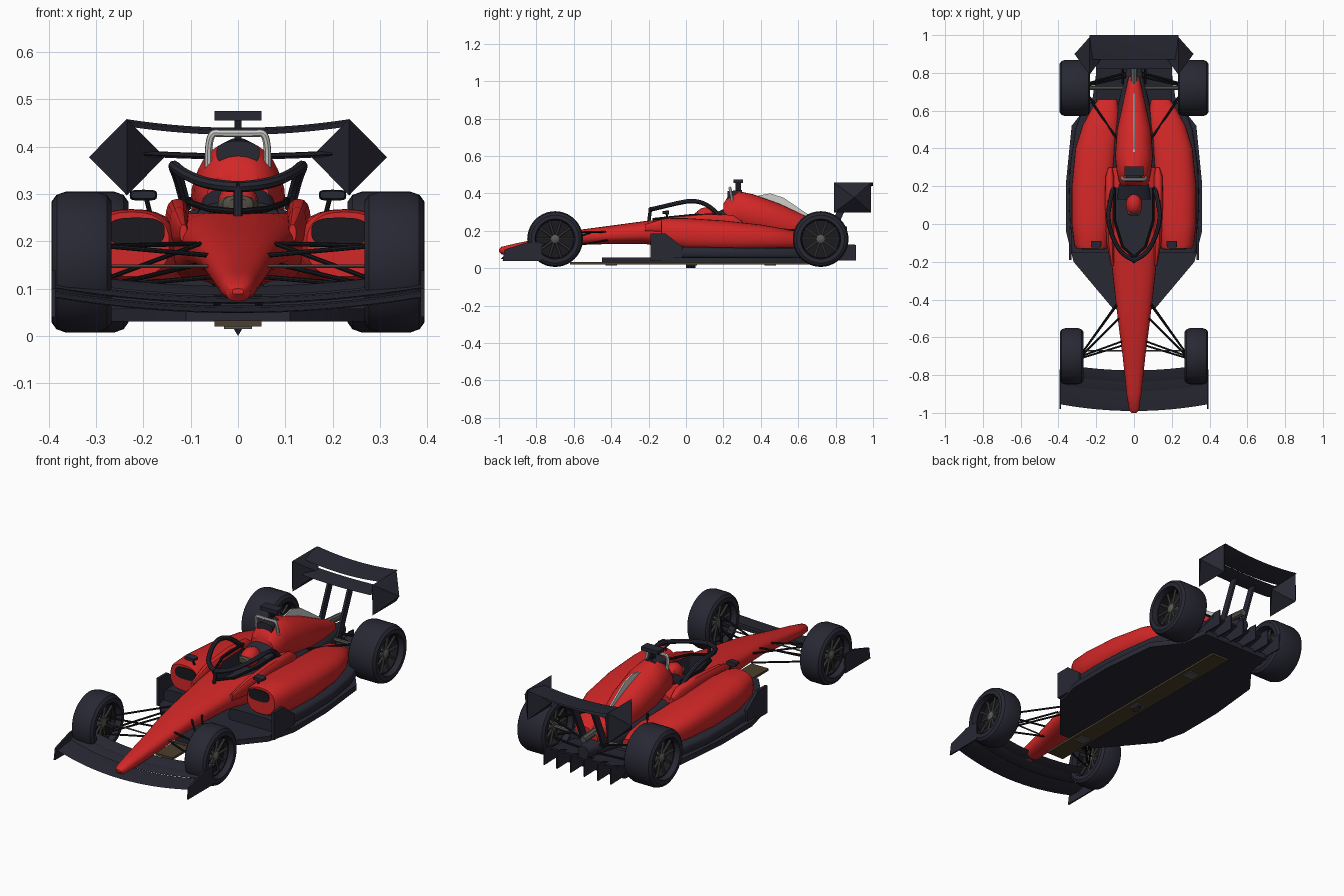
import bpy, bmesh, math
from mathutils import Vector

if "Cube" in bpy.data.objects:
    bpy.data.objects.remove(bpy.data.objects["Cube"])
made = []


def material(name, r, g, b):
    m = bpy.data.materials.new(name)
    m.use_nodes = True
    m.diffuse_color = (r, g, b, 1)
    m.node_tree.nodes["Principled BSDF"].inputs["Base Color"].default_value = (r, g, b, 1)
    return m


red = material("body red", .65, .02, .02)
dark = material("carbon navy", .021, .021, .034)
black = material("matt black", .01, .01, .014)
white = material("hoop white", .62, .62, .6)
grey = material("metal grey", .1, .1, .095)
olive = material("visor olive", .09, .08, .06)
brown = material("plank brown", .07, .05, .025)


def finish(obj, mat, mirror):
    bpy.context.scene.collection.objects.link(obj)
    obj.data.materials.append(mat)
    if mirror:
        obj.modifiers.new("mirror", "MIRROR").use_mirror_merge = False
    made.append(obj)
    return obj


def mesh_object(name, bm, mat, mirror=False):
    bmesh.ops.recalc_face_normals(bm, faces=bm.faces)
    me = bpy.data.meshes.new(name)
    bm.to_mesh(me)
    bm.free()
    return finish(bpy.data.objects.new(name, me), mat, mirror)


def bridge(name, rings, mat, mirror=False, closed=False):
    """Skin a row of point rings, capped at both ends unless closed."""
    bm = bmesh.new()
    vs = [[bm.verts.new(p) for p in ring] for ring in rings]
    n = len(vs[0])
    for a, b in zip(vs, vs[1:] + vs[:1] if closed else vs[1:]):
        for i in range(n):
            j = (i + 1) % n
            bm.faces.new((a[i], a[j], b[j], b[i]))
    if not closed:
        bm.faces.new(vs[0])
        bm.faces.new(vs[-1])
    return mesh_object(name, bm, mat, mirror)


def loft(name, sections, mat, x=0, power=2.5, mirror=False, n=28):
    """Sections along y: (y, bottom, top, half width[, centre x])."""
    rings = []
    for y, low, top, w, *cx in sections:
        ring = []
        for i in range(n):
            c, s = math.cos(math.tau * i / n), math.sin(math.tau * i / n)
            px = math.copysign(abs(c) ** (2 / power), c) * w
            pz = math.copysign(abs(s) ** (2 / power), s) * (top - low) / 2
            ring.append(((cx[0] if cx else x) + px, y, (low + top) / 2 + pz))
        rings.append(ring)
    return bridge(name, rings, mat, mirror)


def slab(name, outline, axis, a, b, mat, mirror=False):
    """Extrude a 2D outline along an axis from a to b."""
    def ring(t):
        return [Vector((*p[:axis], t, *p[axis:])) for p in outline]
    return bridge(name, [ring(a), ring(b)], mat, mirror)


def box(name, x0, x1, y0, y1, z0, z1, mat, mirror=False):
    return slab(name, [(x0, y0), (x1, y0), (x1, y1), (x0, y1)], 2, z0, z1, mat, mirror)


def lathe(name, profile, centre, mat, n=40):
    """Spin a closed (x, radius) profile about a wheel axle."""
    cx, cy, cz = centre
    rings = [[(cx + x, cy + r * math.cos(a), cz + r * math.sin(a)) for x, r in profile]
             for a in (math.tau * i / n for i in range(n))]
    return bridge(name, rings, mat, True, closed=True)


def tube(name, points, r, mat, mirror=False, curved=False):
    cu = bpy.data.curves.new(name, "CURVE")
    cu.dimensions, cu.bevel_depth, cu.bevel_resolution, cu.use_fill_caps = "3D", r, 2, True
    sp = cu.splines.new("NURBS" if curved else "POLY")
    sp.points.add(len(points) - 1)
    for p, co in zip(sp.points, points):
        p.co = (*co, 1)
    if curved:
        sp.use_endpoint_u, sp.order_u, sp.resolution_u = True, 3, 8
    return finish(bpy.data.objects.new(name, cu), mat, mirror)


def wing(name, half, lead, trail, sweep, rise, thick, mat, steps=16):
    """Thin aerofoil across the car; ends sweep back and rise."""
    rings = []
    for i in range(steps + 1):
        t = 2 * i / steps - 1
        dy, dz = sweep * t * t, rise * t * t
        mid = ((lead[0] + trail[0]) / 2, (lead[1] + trail[1]) / 2 - thick / 2)
        section = [lead, (mid[0], mid[1] + thick), trail, (mid[0], mid[1] - thick)]
        rings.append([(half * t, y + dy, z + dz) for y, z in section])
    return bridge(name, rings, mat)


# Nose and chassis with a cut cockpit
chassis = loft("chassis", [
    (-1, .088, .1, .012), (-.985, .073, .115, .026), (-.9, .076, .135, .039),
    (-.7, .1, .175, .06), (-.55, .125, .208, .08), (-.4, .13, .228, .098),
    (-.22, .13, .252, .118), (-.1, .11, .265, .138), (.05, .1, .275, .15),
    (.2, .1, .28, .15), (.3, .1, .27, .13)], red)
chassis.data.materials.append(dark)
cutter = slab("cockpit_cutter", [(0, -.17), (.06, -.12), (.1, .02), (.1, .19),
              (-.1, .19), (-.1, .02), (-.06, -.12)], 2, .17, .4, red)
cutter.data.materials.append(dark)
for f in cutter.data.polygons:
    f.material_index = 1
cut = chassis.modifiers.new("cockpit", "BOOLEAN")
cut.operation, cut.object, cut.solver = "DIFFERENCE", cutter, "EXACT"
cutter.hide_render = True
cutter.hide_set(True)
made.remove(cutter)
loft("cockpit_shoulder", [(-.22, .2, .235, .008, .115), (-.1, .19, .272, .02, .125),
     (.1, .19, .29, .026, .128), (.25, .19, .285, .024, .128), (.3, .2, .25, .01, .125)],
     red, mirror=True, n=16)
tube("cockpit_rim", [(0, -.175, .262), (.06, -.12, .268), (.102, .02, .282), (.102, .19, .287)],
     .007, black, True)

# Driver
loft("headrest", [(.13, .2, .285, .09), (.21, .2, .32, .08)], dark)
loft("helmet", [(.05, .26, .285, .012), (.06, .24, .305, .03), (.08, .232, .32, .04),
     (.11, .23, .327, .043), (.14, .24, .318, .035), (.155, .26, .3, .015)], red, power=2)
loft("visor", [(.044, .265, .29, .02), (.052, .257, .297, .032), (.085, .257, .297, .043)], olive)

# Engine cover, intake and rear body
loft("engine_cover", [(.2, .24, .345, .066), (.225, .2, .385, .08), (.28, .2, .412, .092),
     (.36, .18, .395, .1), (.5, .15, .345, .09), (.6, .14, .298, .068), (.7, .14, .25, .046),
     (.78, .15, .215, .028)], red, power=2.1)
loft("air_intake", [(.222, .36, .412, .046), (.3, .36, .418, .03)], dark)
slab("cover_fin", [(.37, .385), (.45, .4), (.52, .378), (.69, .262), (.69, .24), (.37, .36)],
     0, -.004, .004, white)
loft("engine_bay", [(.25, .09, .24, .135), (.45, .09, .22, .13), (.65, .09, .19, .08),
     (.86, .11, .17, .03)], dark)
tube("exhaust", [(0, .74, .215), (0, .86, .205)], .018, grey)

# Roll hoop and camera
tube("roll_hoop", [(-.062, .25, .345), (-.066, .235, .43), (-.03, .235, .428), (.03, .235, .428),
     (.066, .235, .43), (.062, .25, .345)], .008, white, curved=True)
box("camera_stalk", -.007, .007, .265, .295, .4, .46, black)
box("camera_pod", -.05, .05, .255, .305, .455, .475, dark)

# Halo and mirrors
tube("halo", [(0, -.19, .315), (.06, -.17, .318), (.12, -.06, .345), (.14, .04, .365),
     (.125, .13, .335), (.11, .19, .27)], .012, dark, True, True)
tube("halo_pillar", [(0, -.19, .318), (0, -.2, .24)], .009, dark)
loft("mirror", [(-.125, .29, .306, .026), (-.09, .286, .309, .029)], dark, .2, 4, True, 16)
tube("mirror_stalk", [(.195, -.105, .295), (.18, -.09, .235)], .005, black, True)

# Sidepods
loft("sidepod", [(-.13, .125, .262, .08, .225), (-.11, .115, .267, .092, .225),
     (0, .09, .268, .105, .225), (.2, .085, .255, .112, .218), (.4, .09, .233, .11, .2),
     (.52, .095, .212, .098, .175), (.6, .1, .195, .075, .155), (.66, .11, .165, .05, .14)],
     red, mirror=True)
loft("sidepod_inlet", [(-.134, .19, .25, .06), (-.1, .19, .25, .055)], black, .215, 3, True)
loft("sidepod_base", [(-.15, .05, .12, .14), (.1, .05, .115, .155), (.3, .05, .11, .15),
     (.5, .05, .11, .12), (.64, .05, .11, .07)], dark, .19, 5, True)

# Floor, plank and side plates
half = [(.11, -.45), (.32, -.2), (.36, -.04), (.36, .22), (.33, .52), (.22, .66), (.2, .8)]
slab("floor", half + [(-x, y) for x, y in reversed(half)], 2, .03, .058, dark)
box("plank", -.05, .05, -.62, .68, .02, .032, brown)
for y in (-.4, .03, .45):
    box("skid_plate", -.03, .03, y - .03, y + .03, .015, .021, grey)
slab("skid_wedge", [(-.012, .02), (0, 0), (.012, .02)], 1, 0, .05, black)
slab("side_plate", [(-.19, .04), (-.02, .04), (-.02, .115), (-.11, .185), (-.19, .185)],
     0, .33, .345, dark, True)
slab("diffuser", [(.62, .045), (.86, .105), (.86, .115), (.62, .075)], 0, -.2, .2, dark)
for x in (.04, .12, .195):
    slab("diffuser_fin", [(.7, .045), (.91, .04), (.91, .125), (.87, .128), (.8, .1)],
         0, x - .003, x + .003, dark, True)

# Front wing
for name, lead, trail in (("main", (-.99, .05), (-.875, .064)),
                          ("middle", (-.885, .07), (-.825, .083)),
                          ("upper", (-.835, .086), (-.775, .105))):
    wing("front_wing_" + name, .388, lead, trail, .035, .032, .006, dark)
slab("front_wing_endplate", [(-.98, .04), (-.77, .04), (-.77, .14), (-.85, .138), (-.97, .1)],
     0, .386, .394, dark, True)

# Rear wing with faceted endplates
wing("rear_wing_upper", .235, (.87, .425), (1, .44), 0, .018, .005, dark)
wing("rear_wing_main", .2, (.82, .378), (.92, .386), 0, .006, .006, dark)
bm = bmesh.new()
for p in [(.235, y, z) for y in (.79, .99) for z in (.297, .459)] + [(.315, .9, .378), (.155, .9, .378)]:
    bm.verts.new(p)
bmesh.ops.convex_hull(bm, input=bm.verts)
mesh_object("rear_wing_endplate", bm, dark, True)
slab("rear_wing_pylon", [(.74, .15), (.78, .15), (.88, .38), (.84, .38)], 0, .053, .065, dark, True)

# Wheels
for name, x, y, h in (("front", .33, -.7, .063), ("rear", .313, .72, .081)):
    centre, e = Vector((x, y, .156)), h - .03
    lathe(name + "_tyre", [(-h, .107), (-h, .128), (.01 - h, .142), (-e, .149), (e, .149),
          (h - .01, .142), (h, .128), (h, .107), (e, .103), (-e, .103)], centre, dark)
    lathe(name + "_rim", [(-e, .108), (e, .108), (e, .098), (-e, .098)], centre, black)
    lathe(name + "_wheel_disc", [(-.01, .1), (.01, .1), (.01, .01), (-.01, .01)], centre, black)
    lathe(name + "_hub", [(-e, .024), (e, .024), (e + .008, .012), (e + .008, .001),
          (-e, .001)], centre, grey, 16)
    for i in range(10):
        d = Vector((0, math.cos(math.tau * i / 10), math.sin(math.tau * i / 10)))
        for side in (-1, 1):
            off = Vector((side * (e - .008), 0, 0))
            tube(name + "_spoke", [centre + off + d * .02, centre + off + d * .1], .006, grey, True)

# Suspension
for a, b in (((.09, -.43, .195), (.28, -.69, .19)), ((.06, -.62, .17), (.28, -.7, .19)),
             ((.09, -.42, .15), (.28, -.69, .105)), ((.05, -.64, .125), (.28, -.71, .105)),
             ((.08, -.5, .195), (.28, -.7, .12))):
    tube("front_wishbone", [a, b], .005, black, True)
tube("steering_rod", [(.04, -.67, .147), (.29, -.67, .147)], .004, grey, True)
for a, b in (((.09, .45, .21), (.26, .7, .195)), ((.04, .78, .16), (.26, .73, .195)),
             ((.09, .5, .12), (.26, .7, .105)), ((.04, .8, .125), (.26, .74, .105))):
    tube("rear_wishbone", [a, b], .006, black, True)
tube("driveshaft", [(.02, .72, .15), (.27, .72, .155)], .01, grey, True)

# Turn curves into meshes and smooth everything by angle
bpy.ops.object.select_all(action="DESELECT")
for o in made:
    o.select_set(o.type == "CURVE")
    if o.type == "CURVE":
        bpy.context.view_layer.objects.active = o
bpy.ops.object.convert(target="MESH")
for o in made:
    o.select_set(True)
bpy.ops.object.shade_smooth_by_angle(angle=math.radians(35))
